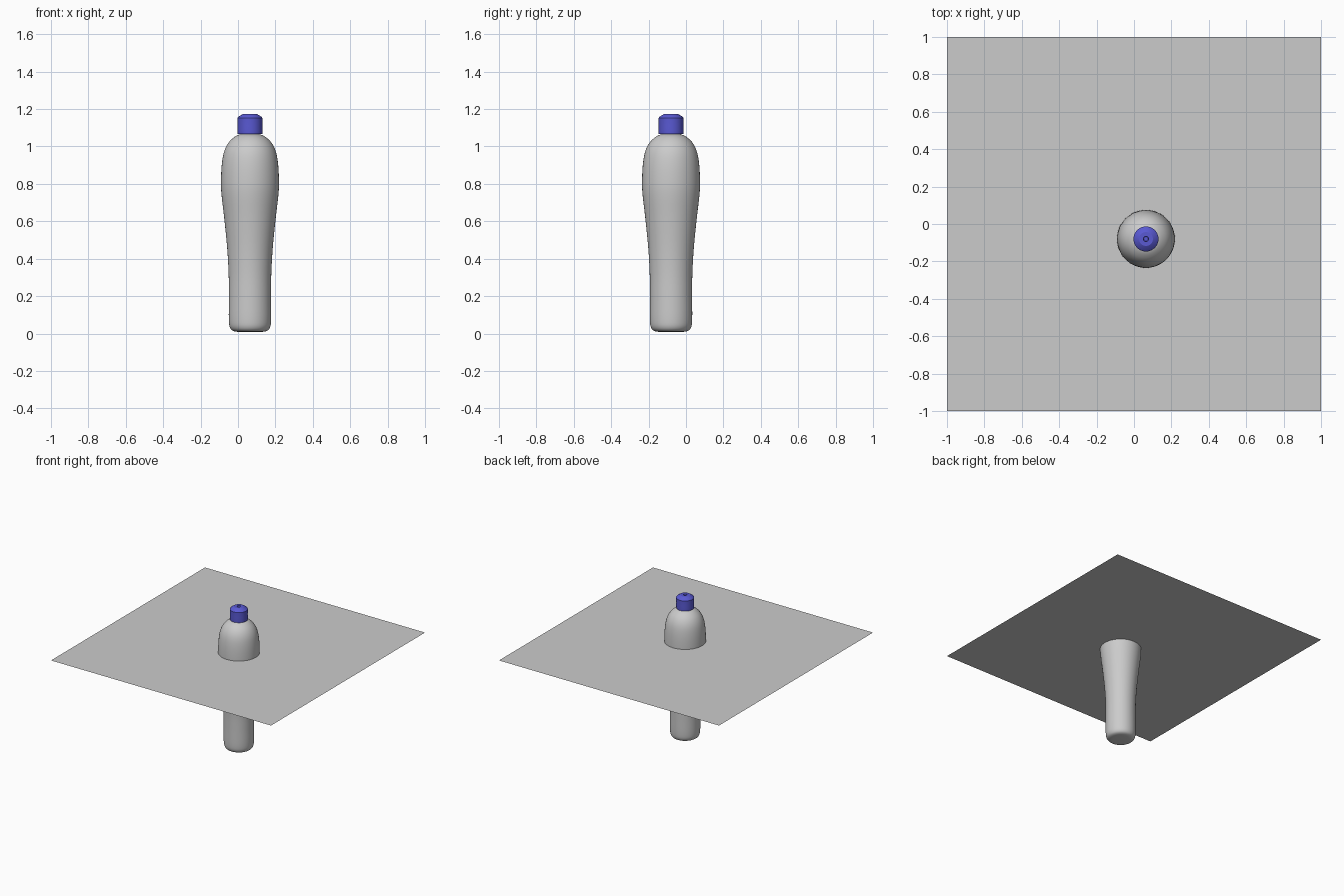
import bpy, bmesh, math
from mathutils import Vector

if "Cube" in bpy.data.objects:
    bpy.data.objects.remove(bpy.data.objects["Cube"])

AXIS = (0.064, -0.08, 0.0)


def smooth_profile(points, steps=4):
    """Catmull-Rom curve through (radius, z) points."""
    p = [Vector(q) for q in points]
    p = [2 * p[0] - p[1]] + p + [2 * p[-1] - p[-2]]
    out = []
    for a, b, c, d in zip(p, p[1:], p[2:], p[3:]):
        for i in range(steps):
            t = i / steps
            out.append(0.5 * (2 * b + (c - a) * t + (2 * a - 5 * b + 4 * c - d) * t * t
                              + (3 * b - a - 3 * c + d) * t ** 3))
    return out + [p[-2]]


def lathe(name, profile, segments, angle):
    bm = bmesh.new()
    rings = []
    for r, z in profile:
        rings.append([bm.verts.new((r * math.cos(math.tau * i / segments),
                                    r * math.sin(math.tau * i / segments), z))
                      for i in range(segments)])
    for lo, hi in zip(rings, rings[1:]):
        for i in range(segments):
            j = (i + 1) % segments
            bm.faces.new((lo[i], lo[j], hi[j], hi[i]))
    bm.faces.new(rings[0][::-1])
    bm.faces.new(rings[-1])
    mesh = bpy.data.meshes.new(name)
    bm.to_mesh(mesh)
    bm.free()
    ob = bpy.data.objects.new(name, mesh)
    bpy.context.collection.objects.link(ob)
    ob.location = AXIS
    bpy.ops.object.select_all(action='DESELECT')
    bpy.context.view_layer.objects.active = ob
    ob.select_set(True)
    bpy.ops.object.shade_smooth_by_angle(angle=math.radians(angle))
    return ob


# Bottle body: narrow rounded foot, swelling shoulder
body = [(0.045, 0.008), (0.085, 0.012), (0.106, 0.03), (0.113, 0.075), (0.113, 0.2),
        (0.114, 0.32), (0.122, 0.46), (0.138, 0.62), (0.152, 0.74), (0.155, 0.81),
        (0.151, 0.9), (0.139, 0.97), (0.115, 1.02), (0.08, 1.053), (0.045, 1.068)]
lathe("bottle_body", smooth_profile(body), 48, 40)

# Blue cap: chamfered top with a small centre recess
cap = [(0.045, 1.066), (0.066, 1.068), (0.067, 1.085), (0.066, 1.11), (0.067, 1.152),
       (0.06, 1.16), (0.037, 1.174), (0.014, 1.174), (0.012, 1.155)]
blue = bpy.data.materials.new("blue")
blue.diffuse_color = (0.1, 0.1, 0.65, 1)
blue.use_nodes = True
blue.node_tree.nodes["Principled BSDF"].inputs["Base Color"].default_value = blue.diffuse_color
lathe("bottle_cap", cap, 32, 30).data.materials.append(blue)

# Flat square sheet crossing the bottle at its widest point
bpy.ops.mesh.primitive_plane_add(size=2, location=(0, 0, 0.795))
bpy.context.object.name = "flat_sheet"
